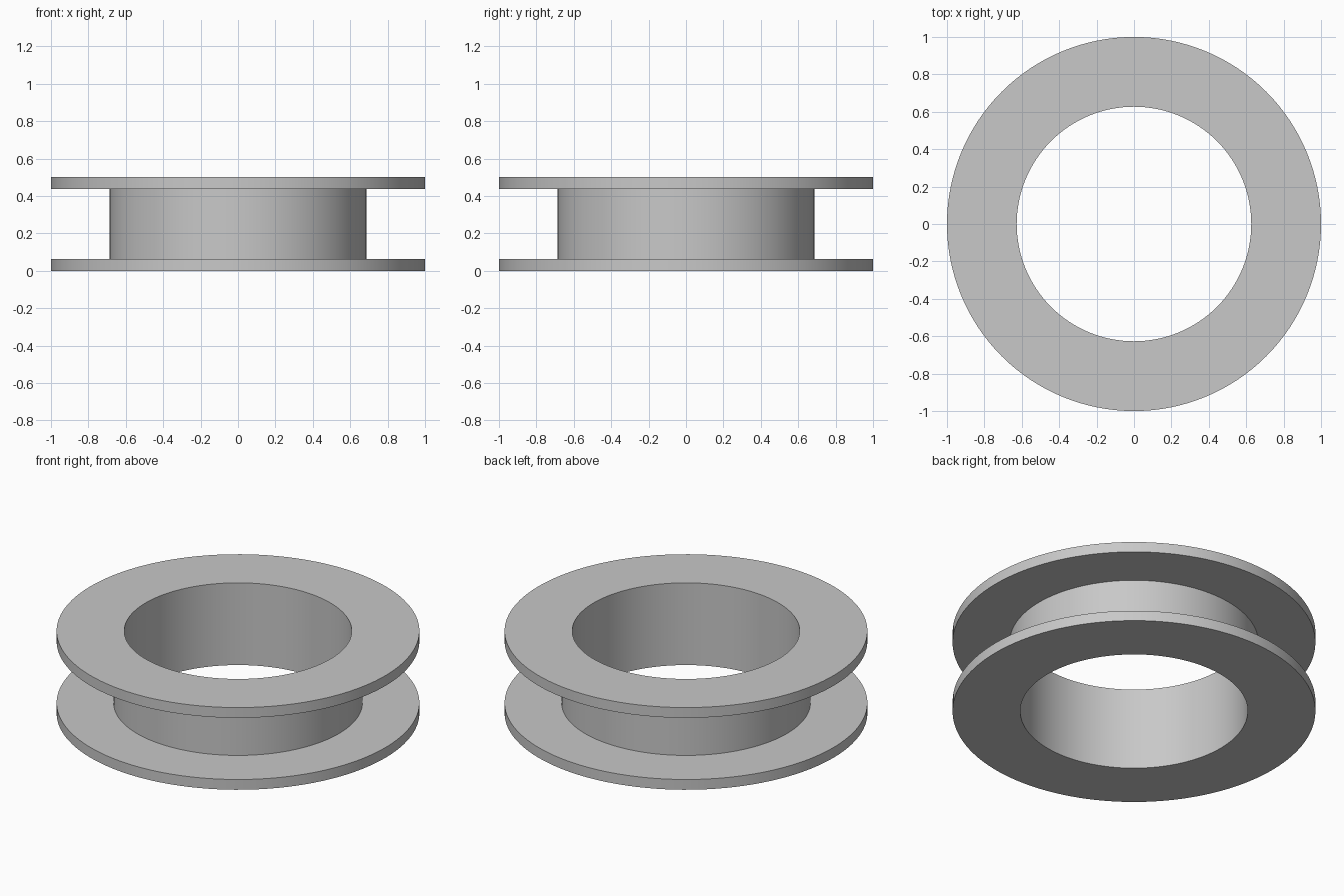
import bpy, bmesh, math

if "Cube" in bpy.data.objects:
    bpy.data.objects.remove(bpy.data.objects["Cube"])

SEGMENTS = 128
BORE, HUB, RIM = 0.627, 0.686, 1.0
HEIGHT, FLANGE = 0.5, 0.0625

grey = bpy.data.materials.new("light grey")
grey.diffuse_color = (0.58, 0.58, 0.58, 1.0)
grey.use_nodes = True
grey.node_tree.nodes["Principled BSDF"].inputs["Base Color"].default_value = grey.diffuse_color


def lathe(name, profile):
    """Revolve a closed (radius, z) profile around the z axis."""
    bm = bmesh.new()
    rings = []
    for i in range(SEGMENTS):
        a = 2 * math.pi * i / SEGMENTS
        rings.append([bm.verts.new((r * math.cos(a), r * math.sin(a), z)) for r, z in profile])
    n = len(profile)
    for i in range(SEGMENTS):
        here, there = rings[i], rings[(i + 1) % SEGMENTS]
        for j in range(n):
            k = (j + 1) % n
            bm.faces.new((here[j], there[j], there[k], here[k]))
    bmesh.ops.recalc_face_normals(bm, faces=bm.faces)
    mesh = bpy.data.meshes.new(name)
    bm.to_mesh(mesh)
    bm.free()
    mesh.materials.append(grey)
    obj = bpy.data.objects.new(name, mesh)
    bpy.context.collection.objects.link(obj)
    bpy.ops.object.select_all(action='DESELECT')
    obj.select_set(True)
    bpy.context.view_layer.objects.active = obj
    bpy.ops.object.shade_smooth_by_angle(angle=math.radians(30))
    return obj


# Open-bored spool: two thin flanges joined by a recessed hub
lathe("flanged_spool", [
    (BORE, 0), (RIM, 0), (RIM, FLANGE), (HUB, FLANGE),
    (HUB, HEIGHT - FLANGE), (RIM, HEIGHT - FLANGE), (RIM, HEIGHT), (BORE, HEIGHT),
])
